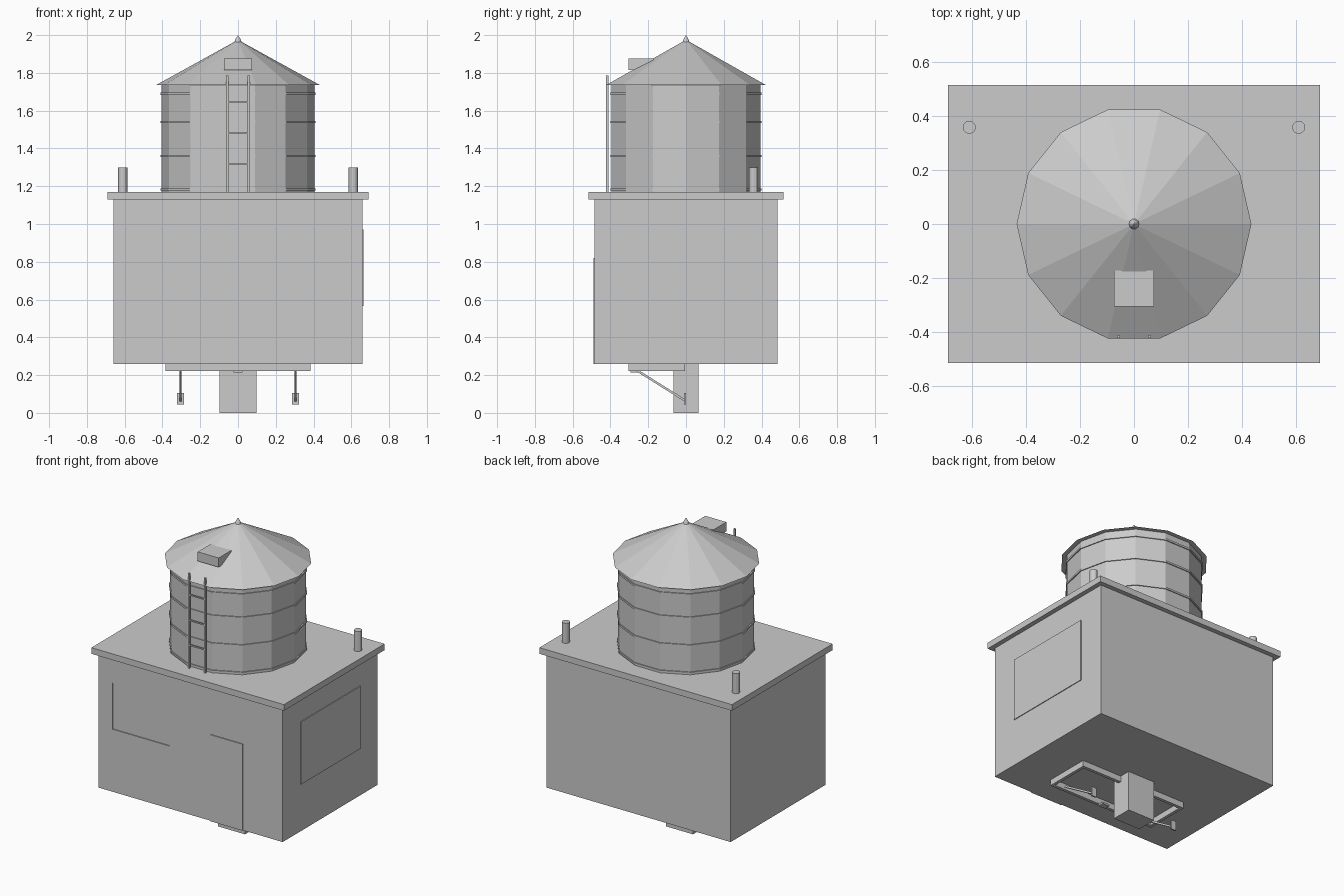
import bpy, bmesh
from math import cos, sin, tau
from mathutils import Vector

if "Cube" in bpy.data.objects:
    bpy.data.objects.remove(bpy.data.objects["Cube"])


def finish(name, bm):
    bmesh.ops.remove_doubles(bm, verts=bm.verts, dist=1e-5)
    bmesh.ops.recalc_face_normals(bm, faces=bm.faces)
    mesh = bpy.data.meshes.new(name)
    bm.to_mesh(mesh)
    bm.free()
    ob = bpy.data.objects.new(name, mesh)
    bpy.context.collection.objects.link(ob)
    return ob


def box(name, lo, hi):
    bm = bmesh.new()
    bmesh.ops.create_cube(bm, size=1)
    for v in bm.verts:
        v.co = [(a + b) / 2 + c * (b - a) for a, b, c in zip(lo, hi, v.co)]
    return finish(name, bm)


def lathe(name, profile, sides, x=0, y=0):
    """Revolve a closed (radius, z) profile, first vertex on +x."""
    bm = bmesh.new()
    rings = [[bm.verts.new((x + r * cos(tau * i / sides), y + r * sin(tau * i / sides), z))
              for r, z in profile] for i in range(sides)]
    n = len(profile)
    for i in range(sides):
        a, b = rings[i], rings[(i + 1) % sides]
        for j in range(n):
            k = (j + 1) % n
            if profile[j][0] == 0 and profile[k][0] == 0:
                continue
            bm.faces.new((a[j], b[j], b[k], a[k]))
    return finish(name, bm)


def bar(name, p, q, width):
    """Square bar between two points."""
    p, q = Vector(p), Vector(q)
    bm = bmesh.new()
    bmesh.ops.create_cube(bm, size=1)
    rot = (q - p).to_track_quat('Z', 'Y')
    for v in bm.verts:
        c = v.co
        v.co = (p + q) / 2 + rot @ Vector((c.x * width, c.y * width, c.z * (q - p).length))
    return finish(name, bm)


# Building with a shallow recessed front window
walls = box("walls", (-0.66, -0.485, 0.26), (0.66, 0.485, 1.13))
cutter = box("window_cutter", (-0.56, -0.6, 0.665), (-0.153, -0.479, 0.965))
cutter.hide_render = True
cutter.hide_viewport = True
cut = walls.modifiers.new("window_recess", 'BOOLEAN')
cut.operation = 'DIFFERENCE'
cut.solver = 'EXACT'
cut.object = cutter
box("roof_slab", (-0.69, -0.515, 1.13), (0.69, 0.515, 1.17))
box("door", (0.147, -0.491, 0.26), (0.376, -0.48, 0.82))
box("side_panel", (0.65, -0.305, 0.565), (0.665, 0.305, 0.97))

# Water tank, hoops, conical roof and finial
SIDES = 14
lathe("tank", [(0, 1.17), (0.405, 1.17), (0.405, 1.735), (0, 1.735)], SIDES)
for z in (1.183, 1.36, 1.54, 1.69):
    lathe("tank_hoop", [(0.40, z - 0.006), (0.411, z - 0.006),
                        (0.411, z + 0.006), (0.40, z + 0.006)], SIDES)
lathe("tank_roof", [(0, 1.735), (0.435, 1.735), (0, 1.975)], SIDES)
lathe("finial", [(0, 1.955), (0.02, 1.962), (0.014, 1.978), (0, 2.0)], 10)
box("roof_hatch", (-0.075, -0.305, 1.815), (0.075, -0.172, 1.875))

# Ladder
for s in (-1, 1):
    bar("ladder_rail", (s * 0.057, -0.417, 1.17), (s * 0.057, -0.417, 1.785), 0.011)
for z in (1.32, 1.48, 1.645):
    bar("ladder_rung", (-0.057, -0.417, z), (0.057, -0.417, z), 0.008)

# Mirrored parts: vent pipes, frame ends, braces and foot plates
for s in (-1, 1):
    lathe("vent_pipe", [(0, 1.17), (0.024, 1.17), (0.024, 1.30), (0, 1.30)], 12, s * 0.61, 0.358)
    x0, x1 = sorted((s * 0.365, s * 0.385))
    box("frame_end", (x0, -0.305, 0.222), (x1, -0.005, 0.26))
    bar("frame_brace", (s * 0.305, -0.26, 0.225), (s * 0.305, -0.005, 0.065), 0.012)
    box("foot_plate", (s * 0.305 - 0.018, -0.01, 0.045), (s * 0.305 + 0.018, 0, 0.105))

# Underside frame and pedestal
for y in (-0.305, -0.025):
    box("frame_rail", (-0.365, y, 0.222), (0.365, y + 0.02, 0.26))
box("frame_latch", (-0.025, -0.295, 0.213), (0.025, -0.255, 0.225))
box("pedestal", (-0.097, -0.067, 0), (0.097, 0.067, 0.262))
